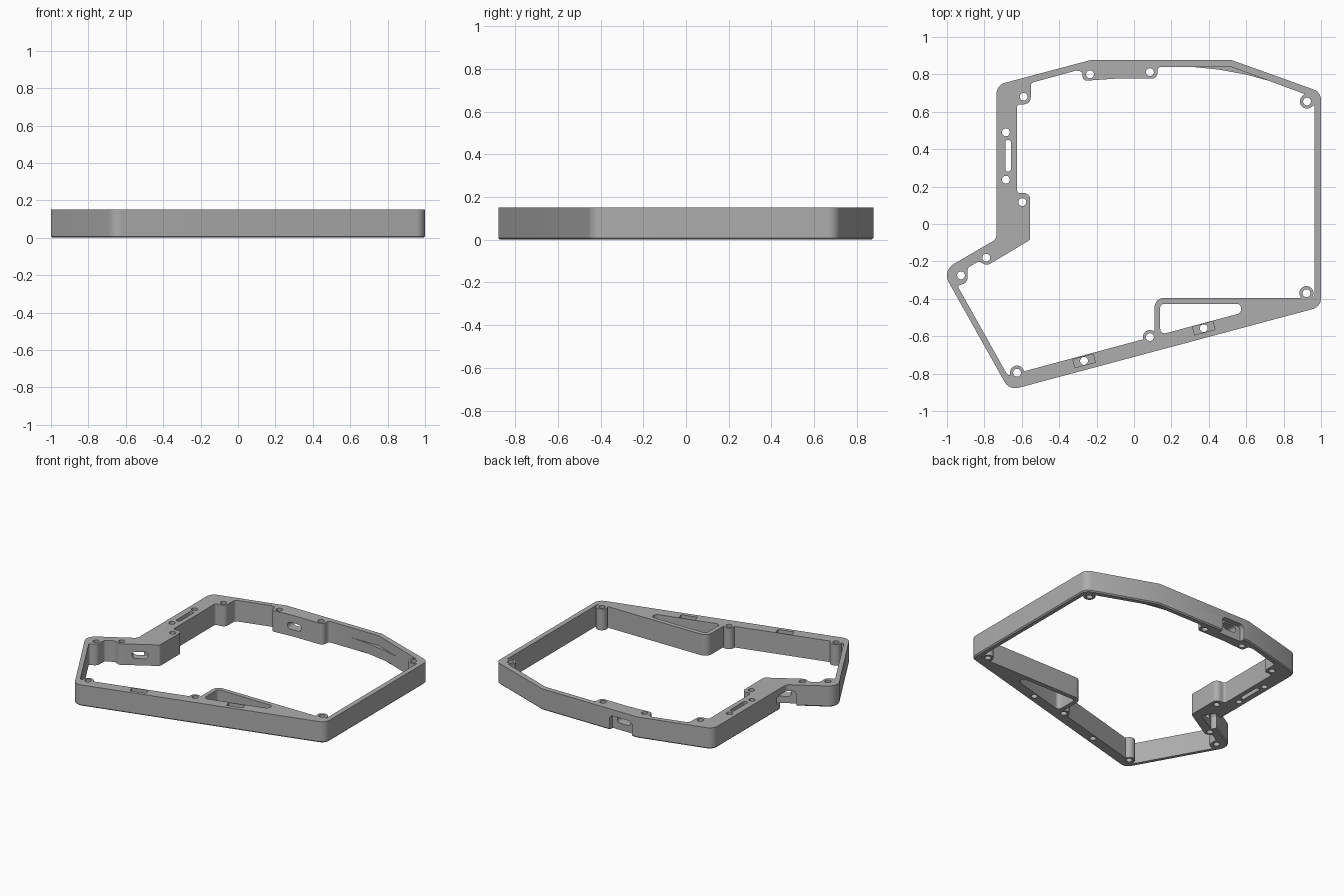
import bpy, bmesh, math
from mathutils import Vector, Matrix

cube = bpy.data.objects.get("Cube")
if cube:
    bpy.data.objects.remove(cube)

HEIGHT = 0.15
BELOW, ABOVE = -0.05, 0.2

grey = bpy.data.materials.new("satin_grey")
grey.use_nodes = True
colour = (0.42, 0.42, 0.42, 1)
grey.diffuse_color = colour
grey.node_tree.nodes["Principled BSDF"].inputs["Base Color"].default_value = colour


def rounded(corners, steps=8):
    """Turn (x, y, radius) corners into an outline with arc fillets."""
    outline = []
    count = len(corners)
    for i, (x, y, radius) in enumerate(corners):
        here = Vector((x, y))
        to_prev = Vector(corners[i - 1][:2]) - here
        to_next = Vector(corners[(i + 1) % count][:2]) - here
        if radius == 0:
            outline.append(here)
            continue
        half = to_prev.angle(to_next) / 2
        reach = min(radius / math.tan(half), to_prev.length * 0.49, to_next.length * 0.49)
        radius = reach * math.tan(half)
        a, b = to_prev.normalized(), to_next.normalized()
        centre = here + (a + b).normalized() * radius / math.sin(half)
        start, end = here + a * reach - centre, here + b * reach - centre
        sweep = start.angle_signed(end)
        for s in range(steps + 1):
            outline.append(centre + Matrix.Rotation(-sweep * s / steps, 2) @ start)
    return outline


def prism(name, outline, low, high, chamfer=0):
    """Extrude a flat outline upwards into a solid."""
    bm = bmesh.new()
    base = bm.faces.new([bm.verts.new((p[0], p[1], low)) for p in outline])
    top = bmesh.ops.extrude_face_region(bm, geom=[base])["geom"]
    moved = [v for v in top if isinstance(v, bmesh.types.BMVert)]
    bmesh.ops.translate(bm, verts=moved, vec=(0, 0, high - low))
    bmesh.ops.recalc_face_normals(bm, faces=bm.faces)
    if chamfer:
        rim = [e for e in bm.edges if all(abs(v.co.z - low) < 1e-5 for v in e.verts)]
        bmesh.ops.bevel(bm, geom=rim, offset=chamfer, segments=1, affect='EDGES')
    mesh = bpy.data.meshes.new(name)
    bm.to_mesh(mesh)
    bm.free()
    mesh.materials.append(grey)
    obj = bpy.data.objects.new(name, mesh)
    bpy.context.collection.objects.link(obj)
    return obj


def box_outline(width, depth, radius=0):
    w, d = width / 2, depth / 2
    return rounded([(-w, -d, radius), (w, -d, radius), (w, d, radius), (-w, d, radius)])


def disc(x, y, radius, sides=28):
    turn = math.tau / sides
    return [(x + radius * math.cos(i * turn), y + radius * math.sin(i * turn)) for i in range(sides)]


def place(obj, x, y, z=0, angle=0, upright=False):
    tilt = Matrix.Rotation(math.pi / 2, 4, 'X') if upright else Matrix()
    obj.data.transform(Matrix.Translation((x, y, z)) @ Matrix.Rotation(math.radians(angle), 4, 'Z') @ tilt)
    return obj


def carve(target, cutter):
    """Subtract the cutter and throw it away."""
    mod = target.modifiers.new("cut", 'BOOLEAN')
    mod.operation, mod.solver, mod.object = 'DIFFERENCE', 'EXACT', cutter
    cutter.hide_render = True
    bpy.context.view_layer.objects.active = target
    bpy.ops.object.modifier_apply(modifier=mod.name)
    bpy.data.objects.remove(cutter)


# Solid outer body with a small chamfer under the rim
outer = [(-0.667, -0.889, 0.065), (1, -0.443, 0.06), (1, 0.705, 0.06), (0.52, 0.877, 0),
         (-0.23, 0.877, 0), (-0.735, 0.743, 0.06), (-0.735, -0.08, 0.04), (-1.025, -0.25, 0.07)]
frame = prism("case_frame", rounded(outer), 0, HEIGHT, 0.008)

# Central opening, stepping in around the screw blocks
inner = [(-0.675, -0.811, 0.02), (0.11, -0.6, 0.01), (0.11, -0.395, 0.05),
         (0.965, -0.395, 0.02), (0.965, 0.675, 0.02), (0.52, 0.84, 0),
         (0.125, 0.84, 0.02), (0.125, 0.777, 0.035), (-0.1, 0.777, 0), (-0.275, 0.765, 0.035),
         (-0.275, 0.815, 0.02), (-0.31, 0.82, 0.02), (-0.552, 0.754, 0.02),
         (-0.552, 0.64, 0.045), (-0.625, 0.64, 0.015), (-0.625, 0.165, 0.015),
         (-0.555, 0.165, 0.045), (-0.555, -0.085, 0.02), (-0.785, -0.222, 0.03),
         (-0.83, -0.2, 0.02), (-0.89, -0.235, 0.02), (-0.89, -0.315, 0.04), (-0.944, -0.33, 0.01)]
opening = prism("opening_cutter", rounded(inner), BELOW, ABOVE)

# Round screw bosses are spared from the opening
corner_bosses = [(-0.625, -0.795), (0.085, -0.605), (0.922, -0.37), (0.925, 0.655)]
for x, y in corner_bosses:
    carve(opening, prism("boss", disc(x, y, 0.038), 2 * BELOW, 2 * ABOVE))
web = place(prism("web", box_outline(0.08, 0.076), 2 * BELOW, 2 * ABOVE), 0.953, 0.675, 0, 35)
carve(opening, web)
carve(frame, opening)

# Screw holes
side_holes = [(-0.235, 0.8), (0.085, 0.812), (-0.59, 0.68), (-0.685, 0.49), (-0.685, 0.237),
              (-0.597, 0.117), (-0.79, -0.18), (-0.925, -0.275)]
for x, y in corner_bosses + side_holes:
    carve(frame, prism("screw_cutter", disc(x, y, 0.021), BELOW, ABOVE))

# Side slot and wedge-shaped pocket
carve(frame, place(prism("slot_cutter", box_outline(0.03, 0.17, 0.0145), BELOW, ABOVE), -0.673, 0.365))
pocket = [(0.14, -0.592, 0.025), (0.573, -0.476, 0.03), (0.573, -0.427, 0.025), (0.14, -0.427, 0.02)]
carve(frame, prism("pocket_cutter", rounded(pocket), BELOW, ABOVE))

# Slanted strap recesses along the front rail, each with a through hole
for x, y in [(-0.267, -0.732), (0.373, -0.557)]:
    carve(frame, place(prism("recess_cutter", box_outline(0.112, 0.045), 0.115, ABOVE), x, y, 0, 15))
    carve(frame, prism("recess_hole_cutter", disc(x, y, 0.021), BELOW, ABOVE))

# Connector ports: a capsule through the wall and a notch open to the underside
for x, y, angle, out in [(-0.1, 0.82, 0, 0.07), (-0.69, -0.11, 30, 0.06)]:
    port = prism("port_cutter", box_outline(0.105, 0.048, 0.0235), -0.14, 0.14)
    carve(frame, place(port, x, y, 0.072, angle, True))
    notch = prism("notch_cutter", box_outline(0.18, 0.16, 0.03), -0.05, 0.05)
    side = Matrix.Rotation(math.radians(angle), 2) @ Vector((0, out))
    carve(frame, place(notch, x + side.x, y + side.y, 0.025, angle, True))

# Curved lower ledge inside the rear right wall
ledge = [(0.29, 0.842), (0.45, 0.826), (0.6, 0.799), (0.77, 0.752), (0.77, 0.765), (0.52, 0.855), (0.29, 0.855)]
wall_ledge = prism("wall_ledge", ledge, 0.008, 0.08)

# Smooth rounded walls, crisp edges
for obj in (frame, wall_ledge):
    bpy.ops.object.select_all(action='DESELECT')
    obj.select_set(True)
    bpy.context.view_layer.objects.active = obj
    bpy.ops.object.shade_smooth_by_angle(angle=math.radians(30))
